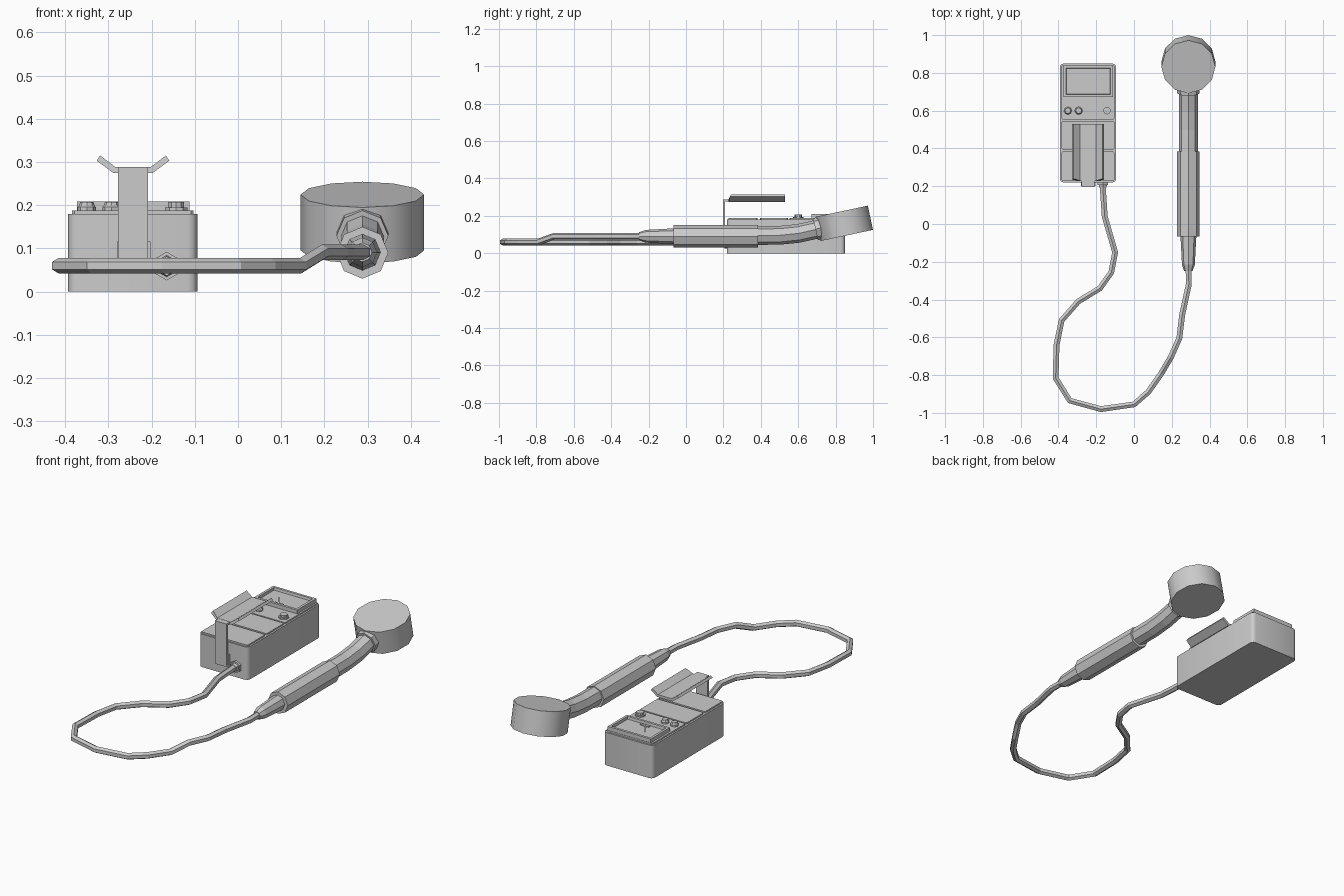
import bpy, bmesh, math
from mathutils import Vector, Matrix

if "Cube" in bpy.data.objects:
    bpy.data.objects.remove(bpy.data.objects["Cube"])


def finish(name, bm):
    bmesh.ops.recalc_face_normals(bm, faces=bm.faces)
    me = bpy.data.meshes.new(name)
    bm.to_mesh(me)
    bm.free()
    ob = bpy.data.objects.new(name, me)
    bpy.context.collection.objects.link(ob)
    return ob


def box(name, x0, x1, y0, y1, z0, z1, corner=0.0, segs=3):
    """Box from its limits, with optionally rounded vertical edges."""
    bm = bmesh.new()
    bmesh.ops.create_cube(bm, size=1)
    size = Matrix.Diagonal((x1 - x0, y1 - y0, z1 - z0, 1))
    bm.transform(Matrix.Translation(((x0 + x1) / 2, (y0 + y1) / 2, (z0 + z1) / 2)) @ size)
    if corner:
        up = [e for e in bm.edges if abs(e.verts[0].co.z - e.verts[1].co.z) > 1e-5]
        bmesh.ops.bevel(bm, geom=up, offset=corner, segments=segs, profile=0.5, affect='EDGES')
    return finish(name, bm)


def tube(name, path, radii, sides, phase=0.0):
    """Sweep a polygon along a path with one radius per point."""
    pts = [Vector(p) for p in path]
    bm = bmesh.new()
    rings = []
    for i, p in enumerate(pts):
        # mitre direction, ignoring zero-length steps
        a = next((p - q for q in reversed(pts[:i]) if (p - q).length > 1e-6), None)
        b = next((q - p for q in pts[i + 1:] if (q - p).length > 1e-6), None)
        a, b = a or b, b or a
        t = (a.normalized() + b.normalized()).normalized()
        ref = Vector((0, 0, 1)) if abs(t.z) < 0.9 else Vector((1, 0, 0))
        u = t.cross(ref).normalized()
        v = u.cross(t)
        ang = [math.tau * k / sides + phase for k in range(sides)]
        rings.append([bm.verts.new(p + radii[i] * (math.cos(w) * u + math.sin(w) * v)) for w in ang])
    for r, s in zip(rings, rings[1:]):
        for k in range(sides):
            n = (k + 1) % sides
            bm.faces.new((r[k], r[n], s[n], s[k]))
    bm.faces.new(rings[0])
    bm.faces.new(rings[-1])
    return finish(name, bm)


def knob(name, x, y, r, sides, steps):
    """Stepped upright knob; steps are (radius factor, z)."""
    return tube(name, [(x, y, z) for f, z in steps], [r * f for f, z in steps], sides)


# Case body and panels on its top, with narrow gaps between them
body = box("case_body", -0.393, -0.094, 0.22, 0.85, 0, 0.18, 0.022)
for name, y0, y1 in (("rear_panel", 0.553, 0.84), ("middle_panel", 0.395, 0.545), ("battery_cover", 0.228, 0.383)):
    box(name, -0.384, -0.103, y0, y1, 0.175, 0.188, 0.006, 1)

# Meter frame, sunk window and needle
frame = box("meter_frame", -0.373, -0.112, 0.672, 0.838, 0.18, 0.209)
bm = bmesh.new()
bm.from_mesh(frame.data)
bm.faces.ensure_lookup_table()
top = max(bm.faces, key=lambda f: f.calc_center_median().z)
bmesh.ops.inset_individual(bm, faces=[top], thickness=0.019)
ret = bmesh.ops.inset_individual(bm, faces=[top], thickness=0.003)
bmesh.ops.translate(bm, verts=top.verts, vec=(0, 0, -0.014))
bm.to_mesh(frame.data)
bm.free()
needle = box("meter_needle", -0.003, 0.003, 0, 0.075, 0, 0.004)
needle.location = (-0.243, 0.7, 0.195)
needle.rotation_euler.z = 0.6
box("needle_hub", -0.27, -0.216, 0.694, 0.708, 0.194, 0.2)

# Two buttons and one selector knob
small = ((1, 0.185), (1, 0.196), (0.85, 0.199), (0.72, 0.208))
for i, x in enumerate((-0.35, -0.293)):
    knob("button_%d" % (i + 1), x, 0.6, 0.021, 8, small)
knob("selector_knob", -0.143, 0.6, 0.027, 10, ((1, 0.185), (1, 0.195), (0.72, 0.195), (0.72, 0.207)))

# Carry handle: bracket, upright strap, grip with winged sides
box("strap_bracket", -0.28, -0.203, 0.202, 0.225, 0.05, 0.116)
box("strap_upright", -0.278, -0.208, 0.197, 0.209, 0.06, 0.288)
box("strap_top", -0.278, -0.208, 0.197, 0.25, 0.276, 0.288)
half = [(0.0, 0.275), (0.046, 0.275), (0.084, 0.303), (0.076, 0.315), (0.042, 0.289), (0.0, 0.289)]
outline = half + [(-x, z) for x, z in half[-2:0:-1]]
bm = bmesh.new()
ends = []
for y, slant in ((0.228, 0.5), (0.53, 0)):
    ends.append([bm.verts.new((x - 0.243, y + slant * max(0, z - 0.29), z)) for x, z in outline])
n = len(outline)
for k in range(n):
    bm.faces.new((ends[0][k], ends[0][(k + 1) % n], ends[1][(k + 1) % n], ends[1][k]))
for e in ends:
    bm.faces.new(e)
finish("handle_grip", bm)

# Cable socket and cable
tube("cable_socket", [(-0.165, y, 0.059) for y in (0.225, 0.207, 0.207, 0.192)],
     [0.033, 0.033, 0.025, 0.022], 6, math.pi / 6)
route = [(-0.165, 0.21), (-0.165, 0.19), (-0.155, 0.04), (-0.1, -0.15), (-0.12, -0.255), (-0.18, -0.34),
         (-0.295, -0.41), (-0.383, -0.51), (-0.41, -0.64), (-0.415, -0.815), (-0.34, -0.935),
         (-0.175, -0.98), (0, -0.955), (0.075, -0.89), (0.145, -0.79)]
rise = [(0.195, -0.705), (0.24, -0.605), (0.255, -0.48), (0.29, -0.32), (0.289, -0.2)]
path = [(x, y, 0.06) for x, y in route] + [(x, y, 0.091) for x, y in rise]
tube("cable", path, [0.018] * len(path), 6, math.pi / 6)

# Probe: strain relief, octagonal grip, curved neck and collar
X = 0.288
tube("strain_relief", [(X, y, 0.091) for y in (-0.25, -0.215, -0.065, -0.05)], [0.022, 0.034, 0.042, 0.042], 8)
tube("probe_grip", [(X, -0.066, 0.09), (X, 0.385, 0.09)], [0.06, 0.06], 8)
tube("probe_neck", [(X, 0.37, 0.095), (X, 0.5, 0.096), (X, 0.6, 0.106), (X, 0.69, 0.126), (X, 0.75, 0.141)],
     [0.05] * 5, 8)
tube("neck_collar", [(X, 0.692, 0.129), (X, 0.74, 0.14)], [0.06, 0.06], 8)

# Detector head: tilted twelve-sided drum
axis = Vector((0, -math.sin(0.21), math.cos(0.21)))
c = Vector((X, 0.846, 0.16))
drum = tube("probe_head", [c - axis * 0.066, c + axis * 0.066], [0.143, 0.143], 12)

# Soften the rounded case corners and the drum side
for ob in (body, drum):
    bpy.ops.object.select_all(action='DESELECT')
    ob.select_set(True)
    bpy.context.view_layer.objects.active = ob
    bpy.ops.object.shade_smooth_by_angle(angle=math.radians(35))
